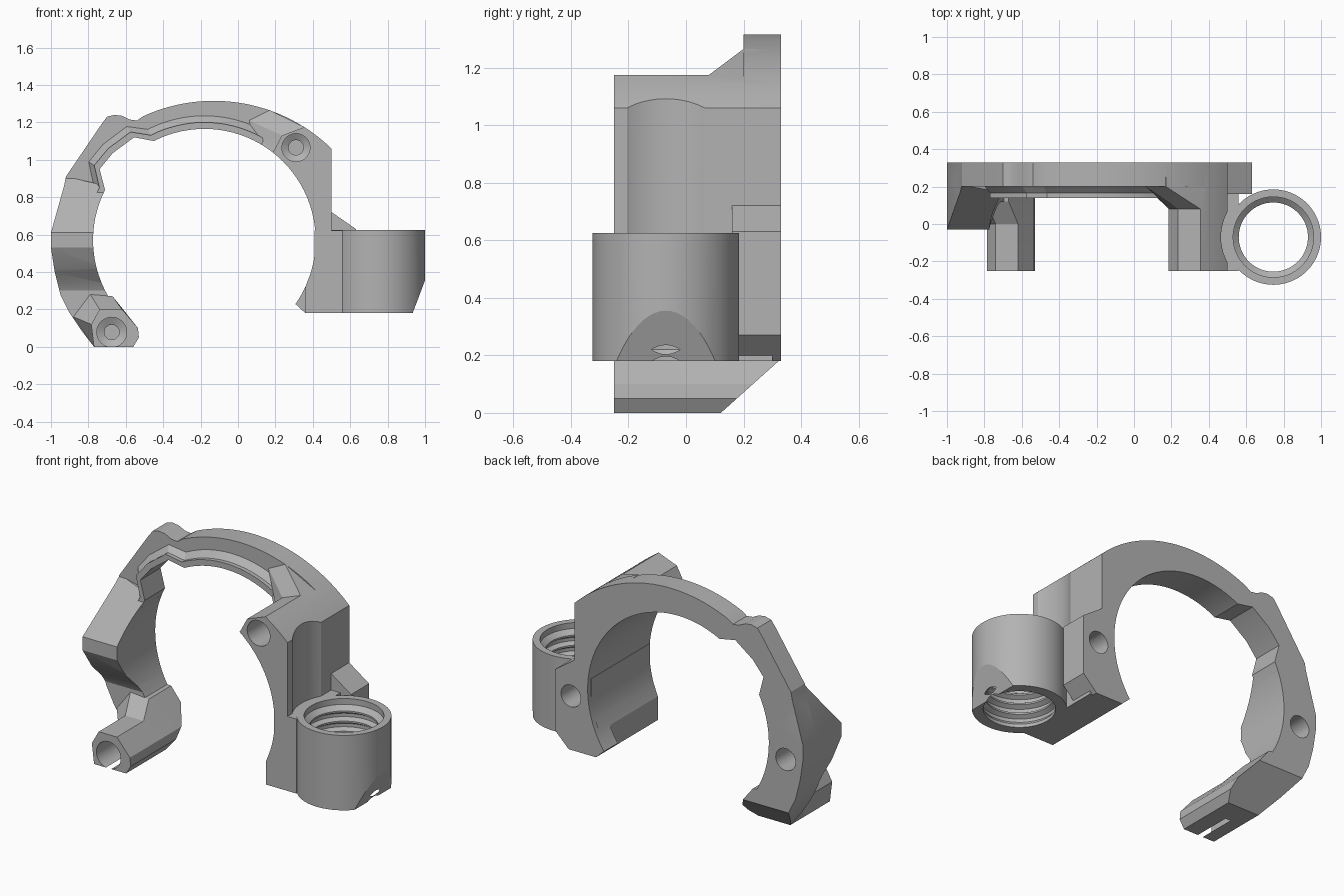
import bpy, bmesh
from math import sin, cos, pi, atan2
from mathutils import Vector

if "Cube" in bpy.data.objects:
    bpy.data.objects.remove(bpy.data.objects["Cube"])

BACK, FRONT = 0.33, -0.25
CX, CZ, R = -0.18, 0.57, 0.595          # clamp opening
TX, TY = 0.745, -0.07                   # socket axis

grey = bpy.data.materials.new("plain grey")
grey.use_nodes = True
grey.diffuse_color = (0.45, 0.45, 0.45, 1)
grey.node_tree.nodes["Principled BSDF"].inputs["Base Color"].default_value = (0.45, 0.45, 0.45, 1)


def loft(name, rings):
    """Closed solid through rings with equal point counts."""
    bm = bmesh.new()
    loops = [[bm.verts.new(p) for p in ring] for ring in rings]
    n = len(loops[0])
    for a, b in zip(loops, loops[1:]):
        for i in range(n):
            j = (i + 1) % n
            bm.faces.new((a[i], a[j], b[j], b[i]))
    bm.faces.new(loops[0])
    bm.faces.new(loops[-1])
    bmesh.ops.recalc_face_normals(bm, faces=bm.faces)
    mesh = bpy.data.meshes.new(name)
    bm.to_mesh(mesh)
    bm.free()
    mesh.materials.append(grey)
    ob = bpy.data.objects.new(name, mesh)
    bpy.context.collection.objects.link(ob)
    return ob


def front_prism(name, pts, y0, y1):
    return loft(name, [[(x, y, z) for x, z in pts] for y in (y0, y1)])


def side_prism(name, pts, x0, x1):
    return loft(name, [[(x, y, z) for y, z in pts] for x in (x0, x1)])


def circle(cx, cy, r, n):
    return [(cx + r * cos(2 * pi * i / n), cy + r * sin(2 * pi * i / n)) for i in range(n)]


def lathe(name, rows, n=64):
    return loft(name, [[(x, y, z) for x, y in circle(TX, TY, r, n)] for r, z in rows])


def arc(cx, cz, r, a0, a1, n):
    return [(cx + r * cos(a0 + (a1 - a0) * i / n), cz + r * sin(a0 + (a1 - a0) * i / n))
            for i in range(n + 1)]


def combine(ob, tool, operation):
    mod = ob.modifiers.new("join", 'BOOLEAN')
    mod.object, mod.operation, mod.solver = tool, operation, 'EXACT'
    with bpy.context.temp_override(object=ob, active_object=ob, selected_objects=[ob]):
        bpy.ops.object.modifier_apply(modifier=mod.name)
    bpy.data.objects.remove(tool)


def add(ob, tool):
    combine(ob, tool, 'UNION')


def cut(ob, tool):
    combine(ob, tool, 'DIFFERENCE')


# Back ring plate, oversize inward until the opening is cut
OX, OZ, OR = -0.13, 0.41, 0.905
left_outer = [(-0.77, 0), (-0.84, 0.09), (-0.9, 0.18), (-0.95, 0.28), (-0.98, 0.4), (-1, 0.53),
              (-1, 0.61), (-0.93, 0.86), (-0.92, 0.91)]
shoulder = [(-0.73, 1.19), (-0.7, 1.23), (-0.66, 1.24), (-0.62, 1.235), (-0.58, 1.215), (-0.54, 1.21)]
crown = arc(OX, OZ, OR, 2.0, atan2(1.06 - OZ, 0.5 - OX), 28)
inner = arc(CX, CZ, 0.55, -0.6, pi + 0.78, 40)
body = front_prism("clamp_bracket", left_outer + shoulder + crown + [(0.5, 0.18), (0.36, 0.18)] + inner,
                   0.2, BACK)

# Stepped lip round the upper opening
notch = [(-0.45, 1.1), (-0.555, 1.12), (-0.67, 1.035), (-0.74, 0.95), (-0.71, 0.835), (-0.733, 0.79)]
path = arc(CX, CZ, R, 0.9, 2.02, 24) + notch


def pushed(offset):
    out = []
    for x, z in path:
        v = Vector((x - CX, z - CZ))
        v *= 1 + offset / v.length
        out.append((CX + v.x, CZ + v.y))
    return out


lip_rings = [[(x, y, z) for x, z in pushed(o) + pushed(-0.12)[::-1]]
             for y, o in ((0.14, 0.035), (0.165, 0.035), (0.2, 0.07), (0.22, 0.07))]
add(body, loft("lip", lip_rings))

# Deep right arm with a sloped run-out at its upper end
right_fixed = arc(OX, OZ, OR, 0.97, atan2(1.06 - OZ, 0.5 - OX), 6) + [
    (0.5, 0.18), (0.36, 0.18), (0.36, 0.55)]
near = [(0.15, 0.99), (0.195, 1.055), (0.235, 1.13), (0.355, 1.175)]
far = [(0.04, 1.05), (0.075, 1.14), (0.06, 1.21), (0.17, 1.265)]
add(body, loft("right_arm", [[(x, y, z) for x, z in head + right_fixed]
                             for y, head in ((FRONT, near), (0.08, near), (0.2, far), (0.25, far))]))

# Left arm: outline trimmed by a side profile to give the wedge
arm = front_prism("left_arm", left_outer + [(-0.7, 0.86), (-0.7, 0.57), (-0.6, 0.2), (-0.58, 0.1)],
                  -0.2, BACK)
wedge = [(BACK, -0.1), (0.12, -0.1), (0.12, 0.3), (0.1, 0.34), (0.03, 0.42), (-0.03, 0.53),
         (-0.03, 0.61), (0.2, 0.9), (0.2, 1), (BACK, 1)]
combine(arm, side_prism("wedge", wedge, -1.2, 0), 'INTERSECT')
add(body, arm)

# Clamp opening and its faceted relief
cut(body, front_prism("opening", circle(CX, CZ, R, 96), -0.6, 0.6))
cut(body, front_prism("relief", notch + [(-0.5, 0.8), (-0.35, 0.95)], -0.6, 0.6))

# Lower left foot, flaring into the arm
foot = [(-0.77, 0), (-0.56, 0), (-0.53, 0.05), (-0.535, 0.1), (-0.62, 0.2), (-0.74, 0.2), (-0.785, 0.12)]
flare = [(-0.77, 0), (-0.56, 0), (-0.53, 0.05), (-0.535, 0.1), (-0.67, 0.27), (-0.79, 0.28), (-0.88, 0.16)]
add(body, loft("foot", [[(x, y, z) for x, z in p]
                        for y, p in ((FRONT, foot), (0, foot), (0.12, flare), (BACK, flare))]))
cut(body, side_prism("heel_chamfer", [(0.11, -0.01), (0.4, -0.01), (0.4, 0.25)], -1.1, -0.3))

# Socket mount and gusset
cut(body, lathe("clearance", [(0.28, 0.62), (0.28, 1.3)]))
add(body, front_prism("socket_mount", [(0.36, 0.18), (0.56, 0.18), (0.56, 0.622), (0.41, 0.622),
                                       (0.41, 0.45), (0.36, 0.32)], FRONT, 0.3))
add(body, front_prism("gusset", [(0.42, 0.18), (0.54, 0.18), (0.63, 0.27), (0.63, 0.63),
                                 (0.5, 0.72), (0.42, 0.72)], 0.16, BACK))

# Threaded socket with a sloped outer foot
socket = lathe("socket", [(0.255, 0.18), (0.255, 0.625)], 80)
cut(socket, front_prism("socket_slope", [(0.93, 0.17), (1.1, 0.17), (1.1, 0.62)], -0.5, 0.3))
add(body, socket)
thread = [(0.195, 0.1), (0.195, 0.2)]
for i in range(6):
    z = 0.22 + i * 0.06
    thread += [(0.21, z), (0.21, z + 0.02), (0.185, z + 0.035), (0.185, z + 0.045)]
thread += [(0.215, 0.59), (0.215, 0.7)]
cut(body, lathe("thread", thread))

# Screw holes: front pair, then back pair
for x, z, r in ((0.31, 1.065, 0.075), (-0.675, 0.078, 0.08)):
    hole = [[(px, y, pz) for px, pz in circle(x, z, rr, 32)]
            for y, rr in ((-0.4, r), (-0.02, r), (0.0, 0.04), (0.04, 0.04))]
    cut(body, loft("front_hole", hole))
for x in (-0.885, 0.525):
    cut(body, front_prism("back_hole", circle(x, 0.5, 0.065, 32), 0.13, 0.5))

# Smooth curved walls, crisp edges
bpy.ops.object.select_all(action='DESELECT')
body.select_set(True)
bpy.context.view_layer.objects.active = body
bpy.ops.object.shade_smooth_by_angle(angle=0.35)
